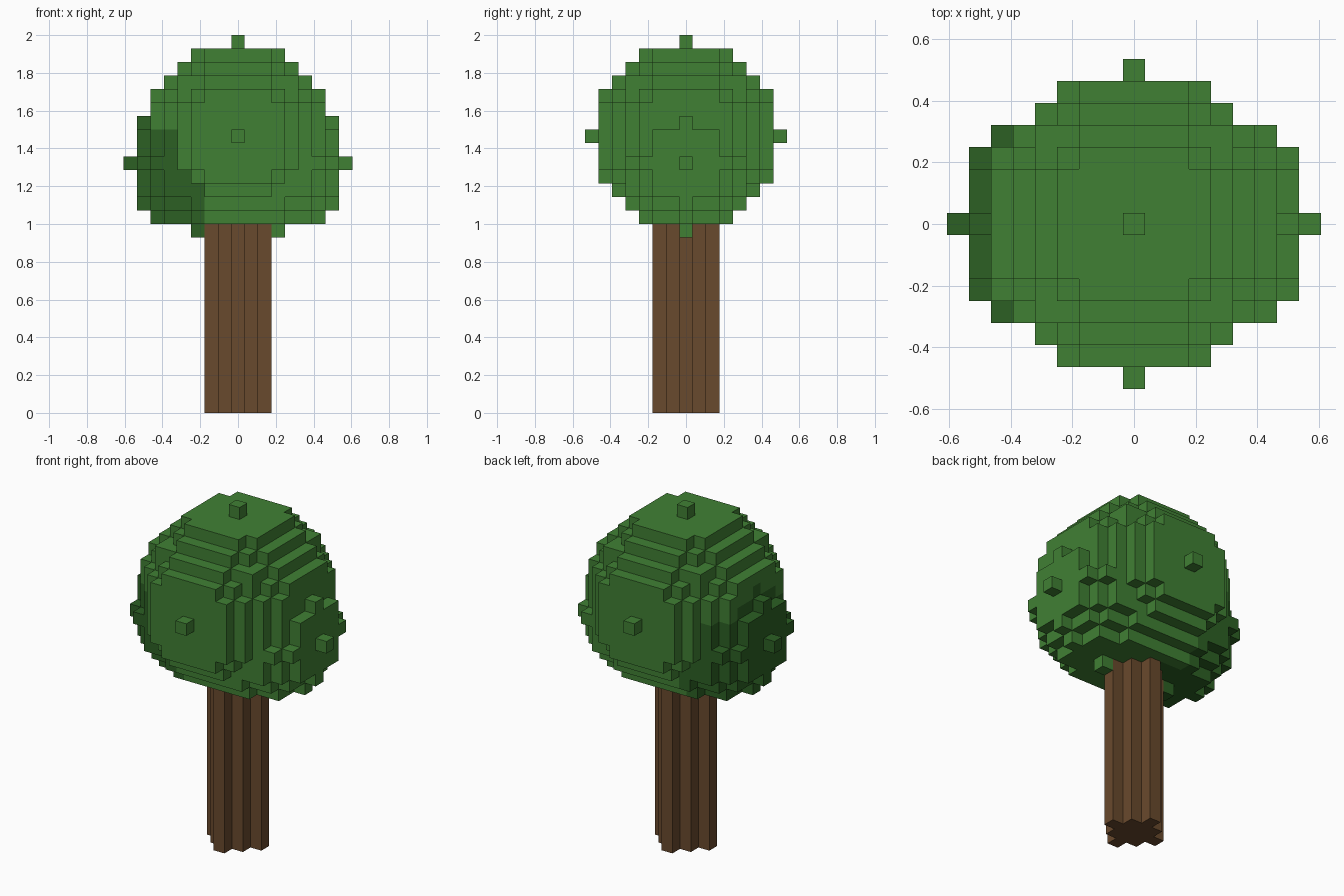
import bpy, bmesh
from mathutils import Vector

cube = bpy.data.objects.get("Cube")
if cube:
    bpy.data.objects.remove(cube, do_unlink=True)

UNIT = 1 / 14          # edge length of one block
TRUNK_HEIGHT = 14      # in blocks


def material(name, rgb):
    mat = bpy.data.materials.new(name)
    mat.use_nodes = True
    mat.diffuse_color = (*rgb, 1)
    bsdf = mat.node_tree.nodes["Principled BSDF"]
    bsdf.inputs["Base Color"].default_value = (*rgb, 1)
    bsdf.inputs["Roughness"].default_value = 0.9
    return mat


def ball(cx, cz, radius):
    """Block cells of a ball centred on y = 0."""
    span = range(-radius, radius + 1)
    return {(cx + x, y, cz + z) for x in span for y in span for z in span
            if x * x + y * y + z * z <= radius * radius}


def build(name, cells, solid, mat):
    """Mesh only the block sides that face open air."""
    bm = bmesh.new()
    for cell in sorted(cells):
        for axis in range(3):
            for sign in (-1, 1):
                n = [0, 0, 0]
                n[axis] = sign
                n = Vector(n)
                if tuple(int(c + d) for c, d in zip(cell, n)) in solid:
                    continue
                u = Vector([1.0 if i == (axis + 1) % 3 else 0.0 for i in range(3)])
                v = n.cross(u)
                centre = Vector(cell) + Vector((0, 0, 0.5)) + n / 2
                corners = [centre + (u * a + v * b) / 2
                           for a, b in ((-1, -1), (1, -1), (1, 1), (-1, 1))]
                bm.faces.new([bm.verts.new(c * UNIT) for c in corners])
    bmesh.ops.remove_doubles(bm, verts=bm.verts, dist=UNIT * 0.01)
    mesh = bpy.data.meshes.new(name)
    bm.to_mesh(mesh)
    bm.free()
    mesh.materials.append(mat)
    bpy.context.collection.objects.link(bpy.data.objects.new(name, mesh))


green = material("leaf green", (0.051, 0.216, 0.034))
dark_green = material("dark leaf green", (0.025, 0.117, 0.017))
brown = material("bark brown", (0.141, 0.067, 0.026))

# Diamond-section trunk, then the overlapping leaf balls; earlier parts win
trunk = {(x, y, z) for x in range(-2, 3) for y in range(-2, 3)
         for z in range(TRUNK_HEIGHT) if x * x + y * y <= 4}
parts = [
    ("trunk", trunk, brown),
    ("right_leaf_cluster", ball(-3, 18, 5), dark_green),
    ("left_leaf_cluster", ball(3, 18, 5), green),
    ("main_crown", ball(0, 20, 7), green),
]

solid = set().union(*(cells for _, cells, _ in parts))
taken = set()
for name, cells, mat in parts:
    build(name, cells - taken, solid, mat)
    taken |= cells
